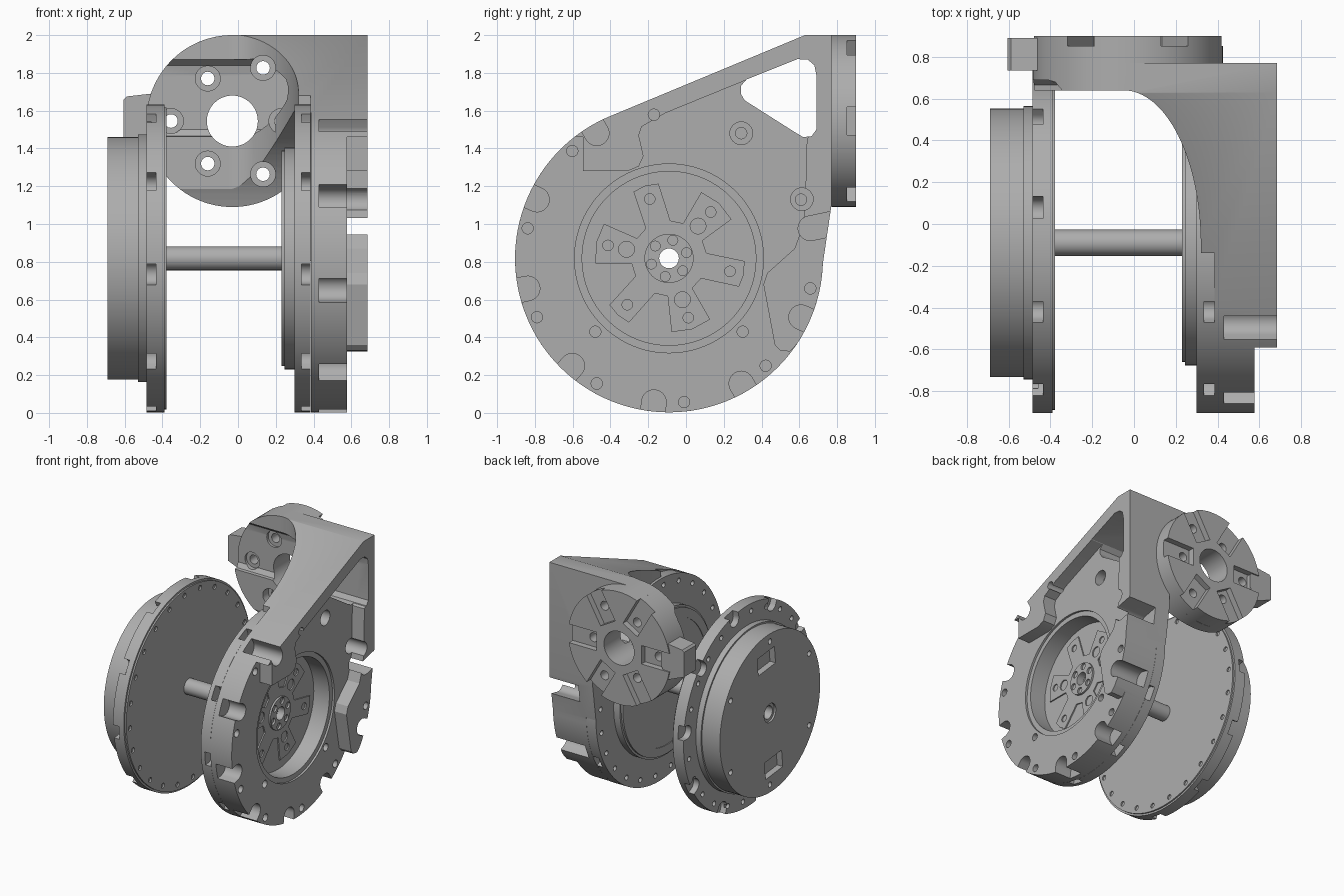
import bpy, bmesh
from math import cos, sin, pi, radians, atan2

if "Cube" in bpy.data.objects:
    bpy.data.objects.remove(bpy.data.objects["Cube"])

grey = bpy.data.materials.new("machined_grey")
grey.use_nodes = True
grey.diffuse_color = (0.42, 0.42, 0.42, 1)
grey.node_tree.nodes["Principled BSDF"].inputs["Base Color"].default_value = grey.diffuse_color

CY, CZ, R = -0.09, 0.818, 0.815      # drum axis and rim radius
FX, FZ, FR = -0.03, 1.545, 0.455     # mounting flange centre and radius
AXES = {"x": lambda u, v, t: (t, u, v), "y": lambda u, v, t: (u, t, v), "z": lambda u, v, t: (u, v, t)}


def arc(cu, cv, r, a=0, b=360, n=64, rv=None):
    """Points on a circle or ellipse arc, in degrees."""
    steps = n if abs(b - a) == 360 else n + 1
    return [(cu + r * cos(radians(a + (b - a) * i / n)),
             cv + (rv or r) * sin(radians(a + (b - a) * i / n))) for i in range(steps)]


def polar(deg, r, cu=CY, cv=CZ):
    return cu + r * cos(radians(deg)), cv + r * sin(radians(deg))


def prism(name, pts, a, b, axis="x"):
    """Extrude a closed profile along an axis from a to b."""
    bm = bmesh.new()
    place = AXES[axis]
    face = bm.faces.new([bm.verts.new(place(u, v, a)) for u, v in pts])
    top = bmesh.ops.extrude_face_region(bm, geom=[face])["geom"]
    shift = [q - p for p, q in zip(place(0, 0, a), place(0, 0, b))]
    bmesh.ops.translate(bm, vec=shift, verts=[g for g in top if isinstance(g, bmesh.types.BMVert)])
    bmesh.ops.recalc_face_normals(bm, faces=bm.faces)
    mesh = bpy.data.meshes.new(name)
    bm.to_mesh(mesh)
    bm.free()
    mesh.materials.append(grey)
    ob = bpy.data.objects.new(name, mesh)
    bpy.context.scene.collection.objects.link(ob)
    return ob


def disc(name, r, a, b, n=128):
    return prism(name, arc(CY, CZ, r, n=n), a, b)


def slot(deg, half, r0, r1, cu, cv, dome=True):
    """Radial slot profile with an optional round inner end."""
    t = radians(deg)
    inner = [(r0 + half * cos(radians(s)), half * sin(radians(s))) for s in range(270, 89, -15)] if dome \
        else [(r0, -half), (r0, half)]
    return [(cu + p * cos(t) - q * sin(t), cv + p * sin(t) + q * cos(t))
            for p, q in inner + [(r1, half), (r1, -half)]]


def boolean(ob, cutters, op="DIFFERENCE"):
    for args in cutters:
        tool = prism("cutter", *args)
        tool.hide_render = True
        mod = ob.modifiers.new("cut", "BOOLEAN")
        mod.operation, mod.object, mod.solver = op, tool, "EXACT"
        dg = bpy.context.evaluated_depsgraph_get()
        mesh = bpy.data.meshes.new_from_object(ob.evaluated_get(dg))
        ob.modifiers.clear()
        ob.data = mesh
        bpy.data.objects.remove(tool)


def holes(points, r, a, b, axis="x", n=16):
    return [(arc(u, v, r, n=n), a, b, axis) for u, v in points]


bore = holes([(CY, CZ)], 0.052, -1, 1, n=32)

# --- end drum on the -x side
drum = disc("drum_cap", 0.642, -0.69, -0.53)
pockets = [(slot(a, 0.11, 0.37, 0.51, CY, CZ, False), -0.8, -0.64) for a in (84, 264)]
screws = holes([polar(30 + 60 * i, 0.58) for i in range(6)], 0.022, -0.8, -0.65)
boolean(drum, pockets + screws + holes([(CY, CZ)], 0.075, -0.8, -0.675, n=32) + bore)
step = disc("drum_step", 0.655, -0.53, -0.485)
boolean(step, bore)


def rim_notches(a, b):
    return [(slot(6 + 36 * i, 0.055, 0.775, 0.95, CY, CZ), a, b) for i in range(10)]


rim_spots = [polar(15 * i + 4, 0.755) for i in range(24)]
flange = disc("drum_flange", R, -0.485, -0.39)
boolean(flange, rim_notches(-0.6, -0.435) + holes(rim_spots, 0.02, -0.6, -0.46) + bore)
face = disc("drum_face", 0.8, -0.39, -0.378)
boolean(face, holes(rim_spots, 0.02, -0.5, -0.3) + bore)

# --- hollow shaft
shaft = disc("shaft", 0.063, -0.38, 0.25, 48)
boolean(shaft, bore)

# --- rotor and flange against the housing
rotor_face = disc("rotor_face", 0.57, 0.23, 0.245)
boolean(rotor_face, holes([(CY, CZ)], 0.5, 0.1, 0.235, n=96) + bore)
rotor = disc("rotor", 0.587, 0.245, 0.3)
boolean(rotor, bore)
inner_flange = disc("housing_flange", R, 0.3, 0.385)
boolean(inner_flange, rim_notches(0.335, 0.5) + holes(rim_spots, 0.02, 0.2, 0.325) + bore)

# --- housing: teardrop profile trimmed from above and from the front
teardrop = arc(CY, CZ, R, 113, 358, 96) + [(0.77, 1.1), (0.77, 2.0), (0.63, 2.0)]
plan = [(-0.6, 0.64)] + arc(-0.05, -0.1, 0.37, 90, 0, 32, 0.74) + [
    (0.32, -0.14), (0.385, -0.14), (0.385, -1), (0.8, -1), (0.8, 0.9), (-0.6, 0.9)]
elevation = [(0.8, -0.1), (0.8, 2.1), (FX, 2.1)] + arc(FX, FZ, FR, 90, 316, 72) + [(0.3, -0.1)]
housing = prism("housing", teardrop, -0.5, 0.685)
boolean(housing, [(plan, -1, 3, "z"), (elevation, -2, 2, "y")], "INTERSECT")

# clearance for the rim, and the window through the arm
window = [(0.29, 1.73), (0.32, 1.765), (0.59, 1.873), (0.645, 1.87), (0.68, 1.84), (0.69, 1.79),
          (0.69, 1.5), (0.665, 1.465), (0.62, 1.46), (0.57, 1.49), (0.31, 1.655), (0.29, 1.69)]
clear = [(arc(CY, CZ, R + 0.002, n=128), -1, 0.386), (window, -1, 1)]

# lower outer level, leaving the raised wall
low_level = [(-1.1, 1.46), (-0.545, 1.46), (-0.545, 1.28), (-0.31, 1.28), (-0.25, 1.305), (-0.225, 1.36),
             (-0.25, 1.47), (-0.235, 1.515), (-0.11, 1.587), (0.59, 1.873), (0.645, 1.87), (0.68, 1.84),
             (0.69, 1.79), (0.69, 1.5), (0.64, 1.45), (0.63, 1.08), (0.615, 0.98), (0.575, 0.87),
             (0.43, 0.74), (0.41, 0.68), (0.47, 0.36), (0.5, 0.33), (0.55, 0.325), (0.62, 0.4),
             (0.9, 0.4), (0.9, -0.1), (-1.1, -0.1)]
clear += [(low_level, 0.577, 1)]

# bowl, screw scallops and bores
clear += holes([(CY, CZ)], 0.5, 0.56, 1, n=96) + holes([(CY, CZ)], 0.46, 0.42, 1, n=96)
scallop_angles = [12 + 36 * i for i in range(10) if i not in (0, 1)] + [12]
for a in scallop_angles:
    if a not in (48, 84):
        clear.append((slot(a, 0.065, 0.765, 0.95, CY, CZ), 0.43, 0.62 if a == 132 else 0.8)
                     if a != 96 else (arc(*polar(a, 0.765), 0.06, n=32), 0.43, 0.8))
clear += holes([polar(24, 0.77), polar(60, 0.765)], 0.06, 0.5, 0.8, n=32)
clear += holes([polar(24 + 36 * i, 0.765) for i in range(10)], 0.03, 0.395, 0.8)
clear += holes([(-0.48, 0.43), (0.3, 0.43)], 0.03, 0.5, 0.8)

# --- round mounting flange at the back
mount = prism("mount_flange", arc(FX, FZ, FR, n=96), 0.77, 0.9, "y")
bolt_spots = [polar(60 * i, 0.325 if i in (1, 3, 5) else 0.26, FX, FZ) for i in range(6)]
bolts = holes(bolt_spots, 0.036, 0.6, 1, "y") + holes([(FX, FZ)], 0.135, 0.3, 1, "y", 48)
boolean(housing, clear + bore + bolts + holes(bolt_spots, 0.066, 0.45, 0.71, "y", 32))
boolean(mount, bolts + [(slot(60 * i, 0.075, 0.2, 0.6, FX, FZ, False), 0.852, 1, "y") for i in range(6)])
tab = [(-0.605, 1.46), (-0.605, 1.66), (-0.59, 1.675), (-0.46, 1.69), (-0.4, 1.6), (-0.4, 1.5), (-0.46, 1.4)]
prism("mount_tab", tab, 0.735, 0.89, "y")

# --- hub inside the bowl: spokes with holes
spokes = []
for i in range(6):
    a = 48 + 60 * i
    r, w = (0.4, 10) if i % 2 else (0.39, 16)
    spokes += [polar(a - 20, 0.2), polar(a - w, r), polar(a, r + 0.005), polar(a + w, r), polar(a + 20, 0.2)]
spider = prism("hub_spider", spokes, 0.415, 0.43)
boolean(spider, holes([polar(48 + 60 * i, 0.33) for i in range(6)], 0.028, 0.3, 0.5)
        + holes([polar(48 + 120 * i, 0.23) for i in range(3)], 0.042, 0.3, 0.5) + bore)
hub = disc("hub", 0.13, 0.42, 0.445, 48)
boolean(hub, holes([polar(18 + 60 * i, 0.098) for i in range(6)], 0.026, 0.43, 0.6) + bore)

# --- smooth curved walls, keep edges sharp
bpy.ops.object.select_all(action="DESELECT")
for ob in bpy.context.scene.objects:
    if ob.type == "MESH":
        ob.select_set(True)
        bpy.context.view_layer.objects.active = ob
bpy.ops.object.shade_smooth_by_angle(angle=radians(25))
